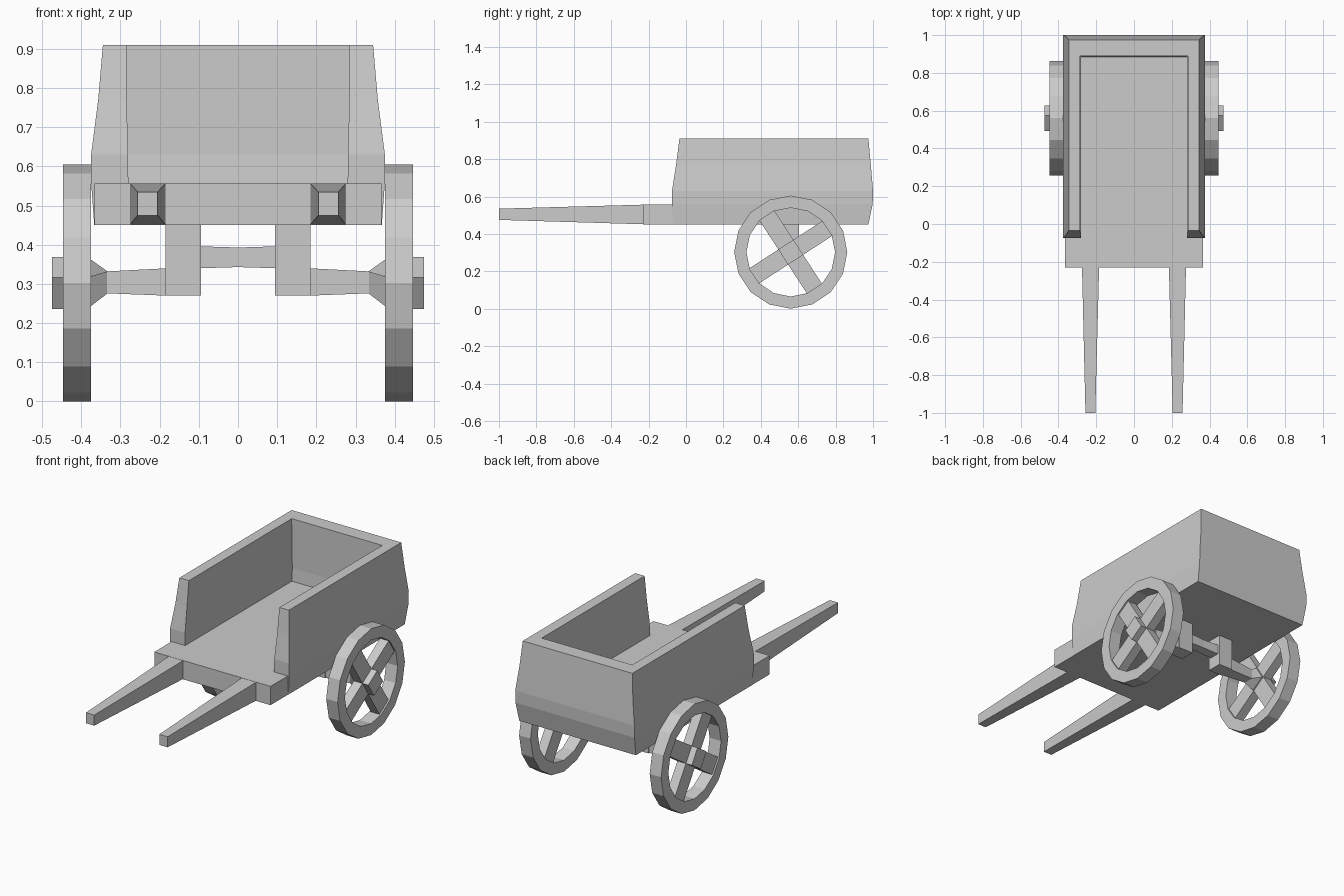
import bpy, bmesh
from math import cos, sin, pi, radians

if "Cube" in bpy.data.objects:
    bpy.data.objects.remove(bpy.data.objects["Cube"])

WY, WZ, R = 0.56, 0.3025, 0.3025      # wheel centre and radius
TILT = radians(33)                    # spoke rotation


def loft(name, rings, mirror=False, closed=False):
    """Skin equal-length rings of points; cap the ends unless closed into a loop."""
    bm = bmesh.new()
    vs = [[bm.verts.new(p) for p in r] for r in rings]
    n = len(rings[0])
    pairs = list(zip(vs, vs[1:])) + ([(vs[-1], vs[0])] if closed else [])
    for a, b in pairs:
        for i in range(n):
            j = (i + 1) % n
            bm.faces.new((a[i], a[j], b[j], b[i]))
    if not closed:
        bm.faces.new(vs[0][::-1])
        bm.faces.new(vs[-1])
    bmesh.ops.recalc_face_normals(bm, faces=bm.faces)
    me = bpy.data.meshes.new(name)
    bm.to_mesh(me)
    bm.free()
    ob = bpy.data.objects.new(name, me)
    bpy.context.collection.objects.link(ob)
    if mirror:
        ob.modifiers.new("Mirror", 'MIRROR')
    return ob


def box(name, x0, x1, y0, y1, z0, z1, mirror=False):
    ring = lambda z: [(x0, y0, z), (x1, y0, z), (x1, y1, z), (x0, y1, z)]
    return loft(name, [ring(z0), ring(z1)], mirror)


def rect_x(x, hy, z0, z1):
    return [(x, WY - hy, z0), (x, WY + hy, z0), (x, WY + hy, z1), (x, WY - hy, z1)]


def tilted(x, u, v):
    """Rectangle in the wheel plane, half sizes u and v, turned to the spoke angle."""
    c, s = cos(TILT), sin(TILT)
    return [(x, WY + a * c - b * s, WZ + a * s + b * c)
            for a, b in ((-u, -v), (u, -v), (u, v), (-u, v))]


# Floor platform
box("floor", -0.366, 0.366, -0.23, 0.96, 0.45, 0.557)

# U-shaped side and back walls: z, outer x, inner x, front y, back y, inner back y
levels = [(0.45, 0.367, 0.28, -0.07, 0.975, 0.88),
          (0.56, 0.375, 0.28, -0.075, 0.998, 0.885),
          (0.63, 0.375, 0.281, -0.075, 1.0, 0.89),
          (0.77, 0.357, 0.284, -0.053, 0.988, 0.89),
          (0.91, 0.345, 0.285, -0.035, 0.975, 0.89)]
loft("walls", [[(-o, f, z), (-i, f, z), (-i, bi, z), (i, bi, z),
                (i, f, z), (o, f, z), (o, b, z), (-o, b, z)]
               for z, o, i, f, b, bi in levels])

# Tapered pull handles
loft("handles", [[(x0, y, z0), (x1, y, z0), (x1, y, z1), (x0, y, z1)]
                 for y, x0, x1, z0, z1 in ((-0.2, 0.185, 0.275, 0.452, 0.556),
                                           (-0.24, 0.185, 0.275, 0.452, 0.556),
                                           (-1.0, 0.205, 0.257, 0.475, 0.535))],
     mirror=True)

# Axle blocks, crossbar and tapered axle ends
box("axle_blocks", 0.095, 0.185, WY - 0.043, WY + 0.043, 0.27, 0.455, mirror=True)
loft("crossbar", [rect_x(-0.1, 0.03, 0.34, 0.396), rect_x(0, 0.027, 0.343, 0.393),
                  rect_x(0.1, 0.03, 0.34, 0.396)])
loft("axle_ends", [rect_x(0.18, 0.038, 0.27, 0.34), rect_x(0.335, 0.03, 0.276, 0.332)],
     mirror=True)
loft("axle_flares", [rect_x(0.333, 0.03, 0.276, 0.332), tilted(0.385, 0.048, 0.048)],
     mirror=True)

# Wheel rims
rim = []
for k in range(16):
    a = 2 * pi * k / 16
    rim.append([(x, WY + r * sin(a), WZ + r * cos(a))
                for x, r in ((0.375, R), (0.447, R), (0.447, 0.237), (0.375, 0.237))])
loft("wheel_rims", rim, mirror=True, closed=True)

# Crossed spokes and square hubs
for name, u, v in (("spokes_a", 0.25, 0.048), ("spokes_b", 0.048, 0.25)):
    loft(name, [tilted(0.384, u, v), tilted(0.438, u, v)], mirror=True)
loft("hubs", [tilted(0.38, 0.048, 0.048), tilted(0.475, 0.048, 0.048)], mirror=True)
